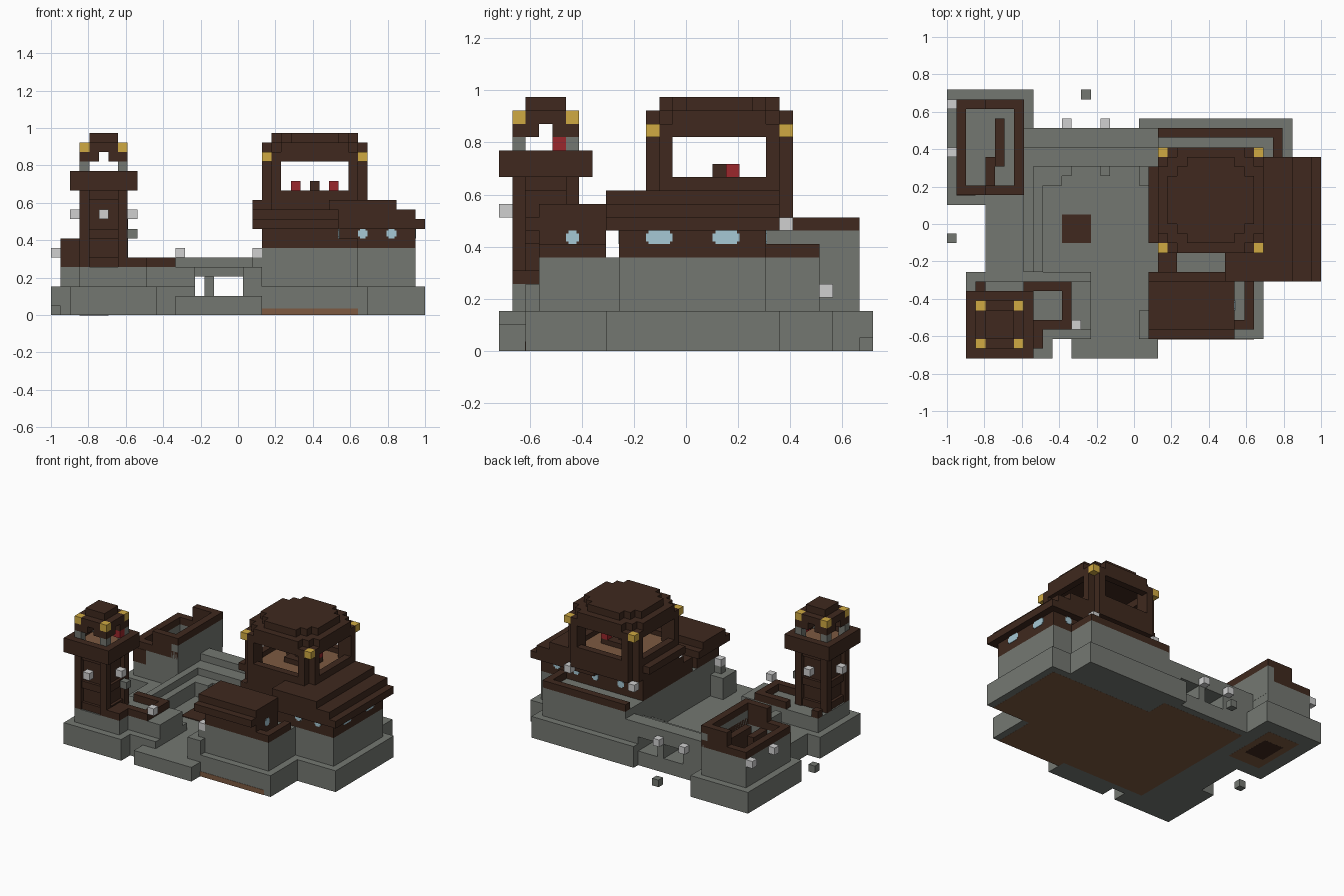
import bpy
import bmesh

cube = bpy.data.objects.get("Cube")
if cube:
    bpy.data.objects.remove(cube, do_unlink=True)

UNIT = 2 / 39          # one block
WIDTH, DEPTH = 39, 28  # footprint in blocks


def material(name, *rgb):
    mat = bpy.data.materials.new(name)
    mat.use_nodes = True
    mat.diffuse_color = (*rgb, 1)
    mat.node_tree.nodes["Principled BSDF"].inputs["Base Color"].default_value = (*rgb, 1)
    return mat


stone = material("grey stone", .175, .187, .167)
timber = material("dark timber", .05, .022, .013)
plank = material("tan plank", .205, .102, .053)
glass = material("pale glass", .38, .58, .66)
gold = material("gold lantern", .63, .4, .055)
red = material("red cloth", .33, .02, .025)
white = material("pale lamp", .63, .63, .63)


def blocks(name, mat, boxes):
    """One object made of boxes given by their low and high block corners."""
    bm = bmesh.new()
    for x, y, z, x2, y2, z2 in boxes:
        made = bmesh.ops.create_cube(bm, size=1)["verts"]
        for v in made:
            v.co.x = ((x2 if v.co.x > 0 else x) - WIDTH / 2) * UNIT
            v.co.y = ((y2 if v.co.y > 0 else y) - DEPTH / 2) * UNIT
            v.co.z = (z2 if v.co.z > 0 else z) * UNIT
    mesh = bpy.data.meshes.new(name)
    bm.to_mesh(mesh)
    bm.free()
    mesh.materials.append(mat)
    obj = bpy.data.objects.new(name, mesh)
    bpy.context.collection.objects.link(obj)


def block(name, mat, *box):
    blocks(name, mat, [box])


def ring(name, mat, x, y, z, x2, y2, z2):
    """Wall one block thick around a rectangle."""
    blocks(name, mat, [(x, y, z, x2, y + 1, z2), (x, y2 - 1, z, x2, y2, z2),
                       (x, y + 1, z, x + 1, y2 - 1, z2),
                       (x2 - 1, y + 1, z, x2, y2 - 1, z2)])


def octagon(name, mat, x, y, z, x2, y2, z2, cut):
    """Slab whose corners are cut away in single-block steps."""
    blocks(name, mat, [(x + i, y + cut - i, z, x2 - i, y2 - cut + i, z2)
                       for i in range(cut + 1)])


def corners(name, mat, x, y, z, x2, y2, z2, size=1):
    """Four equal posts in the corners of a rectangle."""
    blocks(name, mat, [(a, b, z, a + size, b + size, z2)
                       for a in (x, x2 - size) for b in (y, y2 - size)])


def lamp(name, mat, x, y, z):
    block(name, mat, x, y, z, x + 1, y + 1, z + 1)


# Stone footings
block("courtyard_floor", stone, 8, 2, 0, 22, 24, 2)
block("front_step", stone, 13, 0, 0, 22, 2, 2)
block("west_footing", stone, 4, 9, 0, 8, 16, 3)
block("front_tower_footing", stone, 2, 0, 0, 11, 9, 3)
block("front_tower_footing_side", stone, 11, 2, 0, 15, 9, 3)
block("back_tower_footing", stone, 0, 16, 0, 9, 28, 3)
block("hall_footing", stone, 22, 2, 0, 33, 8, 3)
block("keep_footing", stone, 22, 8, 0, 39, 21, 3)
block("terrace_footing", stone, 20, 21, 0, 36, 25, 3)
block("courtyard_pit", timber, 12, 12, 2, 15, 15, 2.1)

# Bare earth at the bottom
block("dirt_edge", plank, 22, 1.96, 0, 32, 2.1, .7)
block("dirt_underside_keep", plank, 22, 8, -.01, 38, 20, .05)
block("dirt_underside_hall", plank, 22, 2, -.01, 32, 8, .05)
block("dirt_underside_yard", plank, 9, 3, -.01, 22, 23, .05)
block("dirt_underside_back_tower", plank, 2, 18, -.01, 7, 26, .05)
block("cellar_hatch", timber, 3, 20, -.02, 6, 24, .05)

# Courtyard walls, gate and back bridge
block("west_wall", stone, 8, 9, 2, 9, 20, 5)
block("west_wall_step", stone, 9, 9, 2, 10, 20, 4)
block("gate_block_right", stone, 12, 3, 2, 15, 8, 5)
block("gate_block_left", stone, 20, 2, 2, 22, 5, 5)
block("gate_pillar_left", stone, 21, 3, 5, 22, 4, 6)
block("back_bridge", stone, 8, 22, 4, 22, 24, 6)
block("back_bridge_step", stone, 8, 20, 4, 22, 22, 5)
block("back_wall_end", stone, 8, 20, 2, 12, 24, 4)
block("back_wall_step", stone, 9, 18, 2, 12, 20, 4)
block("back_wall_end_left", stone, 20, 18, 2, 22, 24, 4)
for side, x in (("right", 12), ("left", 16)):
    block("bridge_post_" + side, stone, x, 19, 2, x + 1, 24, 4)

# Front tower: terrace, panelled shaft, cap and lantern room
block("front_tower_terrace", stone, 3, 1, 3, 10, 8, 5)
block("front_tower_terrace_side", stone, 8, 3, 3, 13, 8, 5)
block("front_tower_trim_corner", timber, 3, 7, 5, 4, 8, 6)
block("front_tower_trim_back", timber, 8, 7, 5, 13, 8, 6)
block("front_tower_trim_side", timber, 12, 4, 5, 13, 7, 6)
block("front_tower_trim_front", timber, 8, 3, 5, 13, 4, 6)
block("front_tower_trim_end", timber, 8, 1, 5, 10, 3, 6)
block("shaft_core", timber, 3.6, 1.6, 5, 7.4, 5.4, 13)
corners("shaft_posts", timber, 3, 1, 5, 8, 6, 13)
for level in (5, 8, 12):
    block("shaft_band", timber, 3.2, 1.2, level, 7.8, 5.8, level + 1)
block("tower_cap_floor", timber, 2, 0, 13, 9, 7, 14)
ring("tower_cap_rim", timber, 2, 0, 14, 9, 7, 15)
block("tower_room_floor", plank, 3, 1, 14, 8, 6, 14.2)
corners("lantern_room_posts", stone, 3, 1, 14, 8, 6, 16)
corners("lantern_room_arches", timber, 3, 1, 16, 8, 6, 17, 2)
octagon("lantern_room_roof", timber, 3, 1, 17, 8, 6, 18, 1)
block("lantern_room_top", timber, 4, 2, 18, 7, 5, 19)
corners("tower_lanterns", gold, 3, 1, 17, 8, 6, 18)
lamp("tower_banner", red, 7, 4, 15)

# Back tower: ruined walls, high on the courtyard side
block("back_tower_floor", stone, 1, 17, 3, 8, 27, 5)
ring("back_tower_wall", stone, 1, 17, 5, 8, 27, 7)
ring("back_tower_trim", timber, 1, 17, 7, 8, 27, 8)
block("back_tower_corner_trim", timber, 1, 16.95, 5, 3, 17.5, 7)
block("back_tower_high_wall", stone, 7, 17, 5, 8.02, 27, 9)
block("back_tower_high_trim", timber, 7, 17, 9, 8.02, 27, 10)
for end, y in (("front", 17), ("back", 26)):
    block("back_tower_return_" + end, timber, 4, y, 8, 7, y + 1, 10)
block("back_tower_inner_wall", timber, 5, 20, 5, 6, 25, 8)
block("back_tower_inner_step", timber, 4, 18, 5, 5, 21, 7)

# Front hall with stepped gable roof
block("hall_terrace", stone, 22, 3, 3, 32, 9, 7)
block("hall_parapet_side", timber, 31, 3, 7, 32, 8, 8)
block("hall_parapet_front", timber, 30, 3, 7, 32, 4, 8)
block("hall_walls", timber, 22, 3, 7, 30, 8, 9)
for i in range(2):
    block("hall_roof", timber, 21, 2 + i, 9 + i, 30, 9 - i, 10 + i)

# Keep with stepped side roof
block("keep_stone", stone, 22, 9, 3, 38, 20, 7)
block("keep_timber", timber, 29, 9, 7, 38, 20, 9)
block("keep_porch", timber, 22, 9, 7, 24, 12, 9)
for i, edge in enumerate((39, 38, 36)):
    block("keep_roof", timber, 29, 8, 9 + i, edge, 21, 10 + i)

# Back terrace
block("terrace_stone", stone, 22, 20, 3, 35, 24, 7)
block("terrace_parapet_back", timber, 22, 23, 7, 35, 24, 8)
block("terrace_parapet_side", timber, 34, 20, 7, 35, 23, 8)

# Great tower: square base, overhanging belvedere and stepped roof
block("great_tower_base", timber, 22, 11, 7, 33, 20, 10)
octagon("great_tower_overhang", timber, 22, 11, 10, 33, 22, 12, 1)
block("great_tower_ledge", timber, 21, 12, 11, 33, 20, 12)
octagon("great_tower_deck", plank, 22.5, 11.5, 12, 32.5, 21.5, 12.3, 2)
for side, y in (("front", 11), ("back", 21)):
    block("deck_rail_" + side, timber, 24, y, 12, 31, y + 1, 13)
for side, x in (("right", 22), ("left", 32)):
    block("deck_rail_" + side, timber, x, 13, 12, x + 1, 20, 13)
corners("deck_posts", timber, 23, 12, 12, 32, 21, 17)
blocks("deck_post_wings", timber,
       [(x, y, 12, x + 1, y + 1, 17) for x in (23, 31) for y in (11, 21)]
       + [(x, y, 12, x + 1, y + 1, 17) for x in (22, 32) for y in (12, 20)])
for side, y in (("front", 11), ("back", 21)):
    block("lintel_" + side, timber, 23, y, 16, 32, y + 1, 17)
for side, x in (("right", 22), ("left", 32)):
    block("lintel_" + side, timber, x, 12, 16, x + 1, 21, 17)
octagon("great_roof_lower", timber, 22, 11, 17, 33, 22, 18, 2)
octagon("great_roof_upper", timber, 23, 12, 18, 32, 21, 19, 2)
corners("great_tower_lanterns", gold, 22, 11, 16, 33, 22, 17)
block("deck_table", timber, 26, 15, 12, 29, 18, 13)
block("deck_table_top", timber, 27, 16, 13, 28, 17, 14)
for side, x in (("right", 25), ("left", 29)):
    block("deck_seat_" + side, red, x, 17, 13, x + 1, 18, 14)
    block("deck_seat_base_" + side, timber, x, 17, 12, x + 1, 18, 13)


# Windows: thin octagonal plates on the walls
def window(name, x, y, along_x, width=1, z=8):
    thin, bevel = .07, .2
    boxes = []
    for i, o in ((bevel, 0), (0, bevel)):
        if along_x:
            boxes.append((x + i, y - thin, z + o, x + width - i, y + thin, z + 1 - o))
        else:
            boxes.append((x - thin, y + i, z + o, x + thin, y + width - i, z + 1 - o))
    blocks(name, glass, boxes)


for x in (32, 35):
    window("keep_front_window", x, 9, True)
for x in (25, 29, 32, 35):
    window("keep_back_window", x, 20, True)
for y in (11, 16):
    window("keep_side_window", 38, y, False, 2)
window("hall_gable_window", 30, 5, False)

# Wall lamps, and loose stones
for spot in ((2, 3, 10), (8, 3, 10), (5, 0, 10), (5, 6, 10), (13, 3, 6),
             (21, 3, 6), (22, 11, 9), (22, 21, 9), (32, 21, 9),
             (12, 24, 4), (16, 24, 4), (0, 26, 6), (0, 21, 6)):
    lamp("wall_lamp", white, *spot)
for spot in ((14, 27, 0), (0, 12, 0), (8, 4, 8)):
    lamp("loose_stone", stone, *spot)
